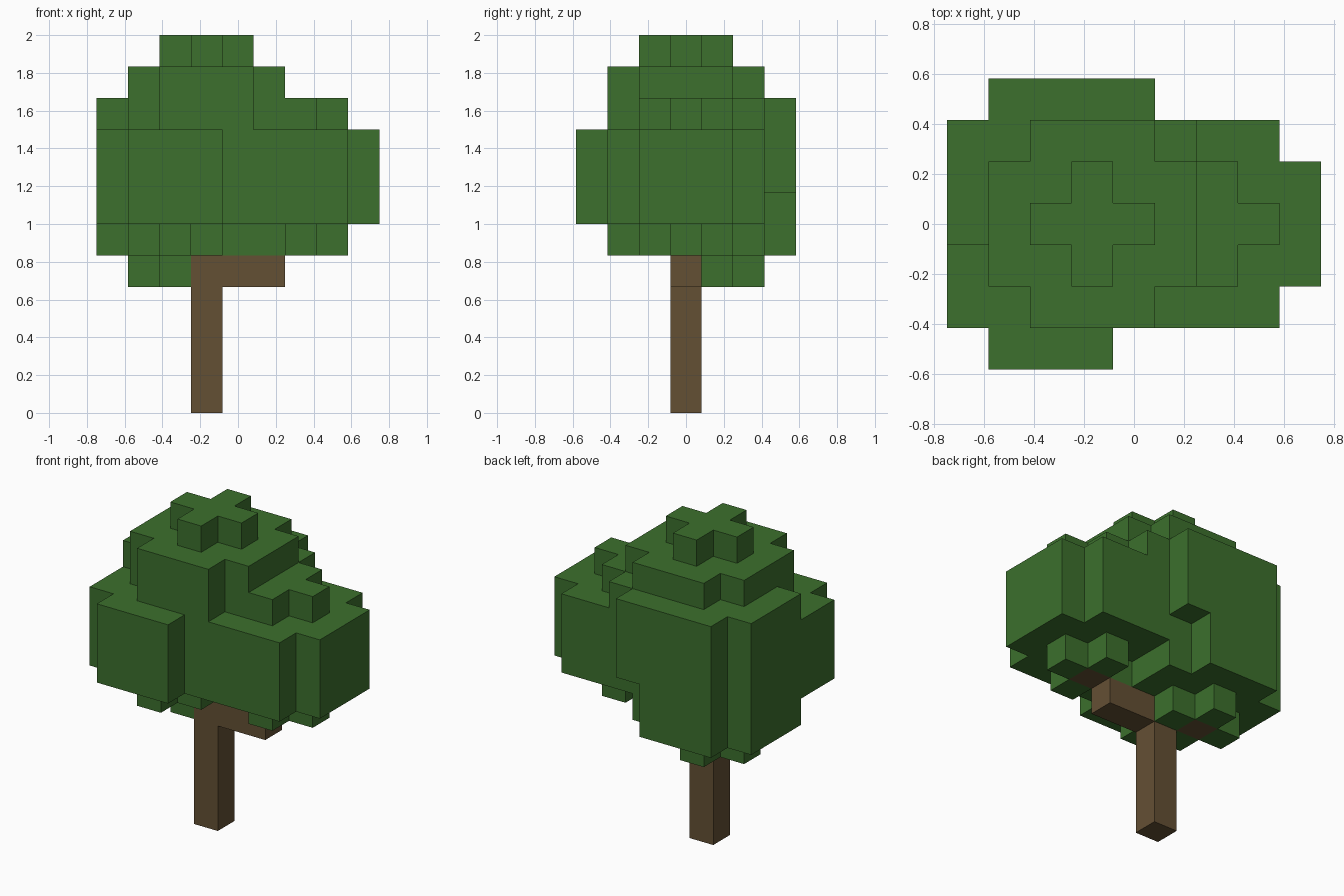
import bpy
import bmesh
from math import radians
from mathutils import Vector

cube = bpy.data.objects.get("Cube")
if cube:
    bpy.data.objects.remove(cube, do_unlink=True)

UNIT = 1 / 6                      # edge of one block
ORIGIN = Vector((-4.5, -3.5, 0))  # corner of block (0, 0, 0)


def make_material(name, color):
    mat = bpy.data.materials.new(name)
    mat.use_nodes = True
    mat.diffuse_color = color
    mat.node_tree.nodes["Principled BSDF"].inputs["Base Color"].default_value = color
    return mat


def leaf_clump(cx, cy, cz):
    """Rounded clump: a wide three-block middle with a plus above and below."""
    cells = set()
    for dx in range(-2, 3):
        for dy in range(-2, 3):
            for dz in range(-2, 3):
                wide = abs(dz) < 2 and abs(dx) + abs(dy) < 4
                if wide or abs(dx) + abs(dy) < 2:
                    cells.add((cx + dx, cy + dy, cz + dz))
    return cells


def block_object(name, cells, solid, mat):
    """Shell of the blocks, leaving out faces buried against other blocks."""
    bm = bmesh.new()
    for cell in sorted(cells):
        for axis in range(3):
            for sign in (-1, 1):
                step = Vector((0, 0, 0))
                step[axis] = sign
                if tuple(int(c + s) for c, s in zip(cell, step)) in solid:
                    continue
                u, v = Vector((0, 0, 0)), Vector((0, 0, 0))
                u[(axis + 1) % 3] = 0.5
                v[(axis + 2) % 3] = 0.5 * sign
                mid = ORIGIN + Vector(cell) + Vector((0.5, 0.5, 0.5)) + step / 2
                corners = (mid - u - v, mid + u - v, mid + u + v, mid - u + v)
                bm.faces.new([bm.verts.new(p * UNIT) for p in corners])
    bmesh.ops.remove_doubles(bm, verts=bm.verts[:], dist=0.001)
    bmesh.ops.dissolve_limit(bm, angle_limit=radians(1),
                             verts=bm.verts[:], edges=bm.edges[:])
    mesh = bpy.data.meshes.new(name)
    bm.to_mesh(mesh)
    bm.free()
    mesh.materials.append(mat)
    obj = bpy.data.objects.new(name, mesh)
    bpy.context.scene.collection.objects.link(obj)
    return obj


leaf_green = make_material("leaf green", (0.045, 0.162, 0.026, 1))
bark_brown = make_material("bark brown", (0.127, 0.080, 0.034, 1))

# Wood: upright trunk, side branch and the branch tips under the clumps
trunk = {(3, 3, z) for z in range(8)}
branch = {(4, 3, 4), (5, 3, 4), (6, 3, 5)}
tips = {(2, 4, 4), (2, 2, 5)}
wood = trunk | branch | tips

# Foliage: overlapping clumps, crown first, then side, front and back
leaves = set()
for centre in ((3, 3, 9), (6, 3, 7), (2, 2, 7), (2, 4, 6), (2, 4, 8), (3, 4, 8)):
    leaves |= leaf_clump(*centre)
leaves -= wood

solid = leaves | wood
block_object("foliage", leaves, solid, leaf_green)
block_object("trunk", trunk, solid, bark_brown)
block_object("side_branch", branch, solid, bark_brown)
block_object("branch_tips", tips, solid, bark_brown)
